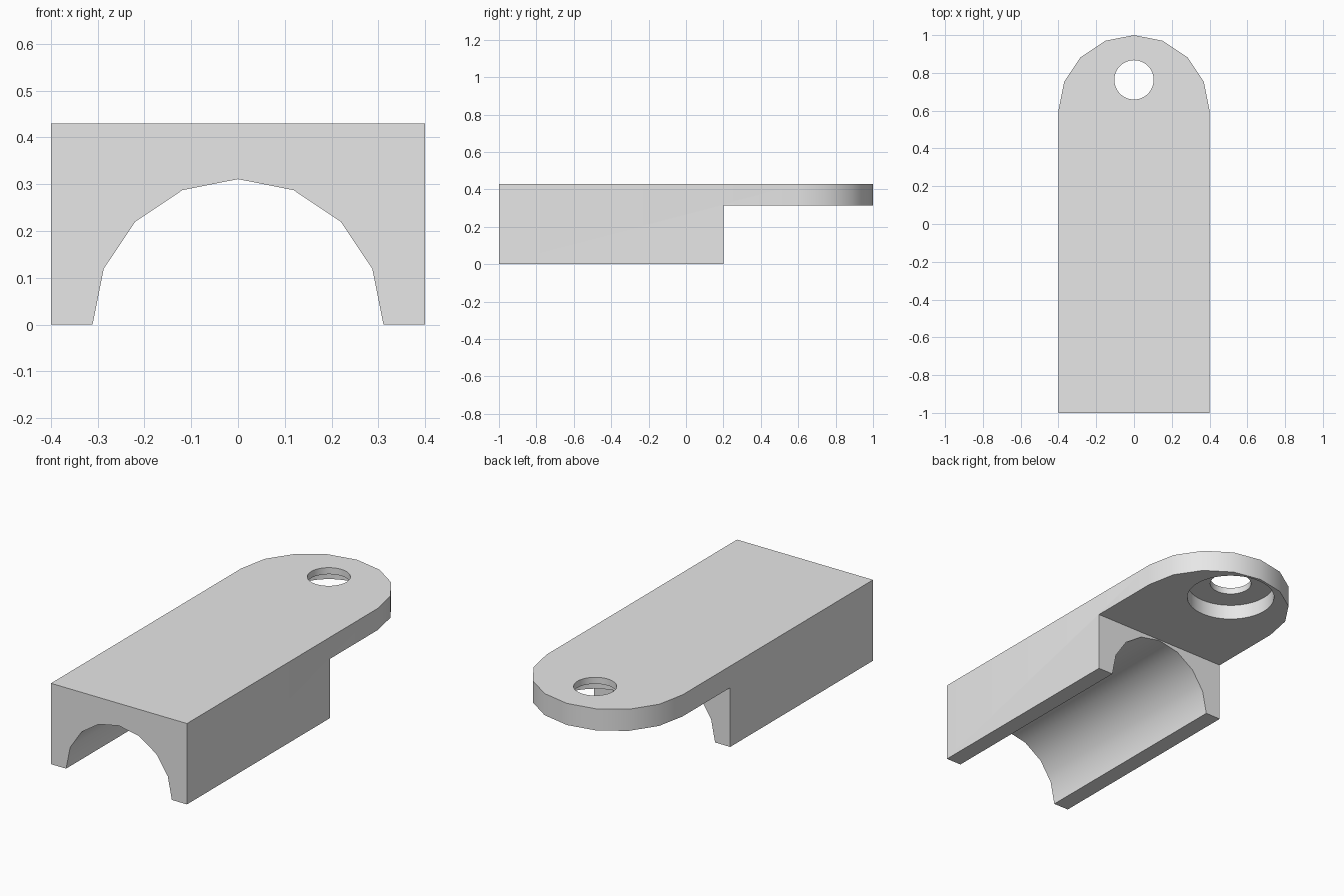
import bpy, bmesh
from math import sin, cos, pi, radians
from mathutils import Vector

cube = bpy.data.objects.get("Cube")
if cube:
    bpy.data.objects.remove(cube, do_unlink=True)

HALF_WIDTH, TOP, PLATE_BOTTOM = 0.4, 0.43, 0.315
HOLE_Y = 0.763


def arc(radius, count, sweep, cy=0.0):
    """Points on an arc that starts on the +x side."""
    steps = count if sweep == 2 * pi else count - 1
    return [(radius * cos(sweep * i / steps), cy + radius * sin(sweep * i / steps))
            for i in range(count)]


def prism(name, points, start, end, along_y=False):
    """Extrude a closed profile along z, or along y for an xz profile."""
    bm = bmesh.new()
    place = (lambda a, b: (a, start, b)) if along_y else (lambda a, b: (a, b, start))
    face = bm.faces.new([bm.verts.new(place(*p)) for p in points])
    move = Vector((0, end - start, 0)) if along_y else Vector((0, 0, end - start))
    grown = bmesh.ops.extrude_face_region(bm, geom=[face], use_keep_orig=True)
    verts = [v for v in grown["geom"] if isinstance(v, bmesh.types.BMVert)]
    bmesh.ops.translate(bm, verts=verts, vec=move)
    bmesh.ops.recalc_face_normals(bm, faces=bm.faces)
    mesh = bpy.data.meshes.new(name)
    bm.to_mesh(mesh)
    bm.free()
    obj = bpy.data.objects.new(name, mesh)
    bpy.context.collection.objects.link(obj)
    return obj


# Body blank: long rectangle with a rounded rear end
outline = arc(HALF_WIDTH, 9, pi, 0.6) + [(-HALF_WIDTH, -1), (HALF_WIDTH, -1)]
body = prism("channel_bracket", outline, 0, TOP)

# Cutters: step under the plate, arched channel, counterbore and bolt hole
step = [(-1, 0.2), (1, 0.2), (1, 2), (-1, 2)]
cutters = [
    prism("step_cutter", step, -1, PLATE_BOTTOM),
    prism("channel_cutter", arc(0.311, 16, 2 * pi), -2, 0.5, along_y=True),
    prism("counterbore_cutter", arc(0.22, 48, 2 * pi, HOLE_Y), 0.1, 0.395),
    prism("hole_cutter", arc(0.104, 48, 2 * pi, HOLE_Y), 0.2, 1),
]

bpy.ops.object.select_all(action="DESELECT")
body.select_set(True)
bpy.context.view_layer.objects.active = body
for cutter in cutters:
    cutter.hide_render = True
    cut = body.modifiers.new(cutter.name, "BOOLEAN")
    cut.operation, cut.solver, cut.object = "DIFFERENCE", "EXACT", cutter
    bpy.ops.object.modifier_apply(modifier=cut.name)
    bpy.data.objects.remove(cutter, do_unlink=True)

# Plain grey finish, smooth curves with crisp edges
grey = bpy.data.materials.new("light_grey")
grey.use_nodes = True
colour = (0.8, 0.8, 0.8, 1)
grey.diffuse_color = colour
grey.node_tree.nodes["Principled BSDF"].inputs["Base Color"].default_value = colour
body.data.materials.clear()
body.data.materials.append(grey)
bpy.ops.object.shade_smooth_by_angle(angle=radians(30))
